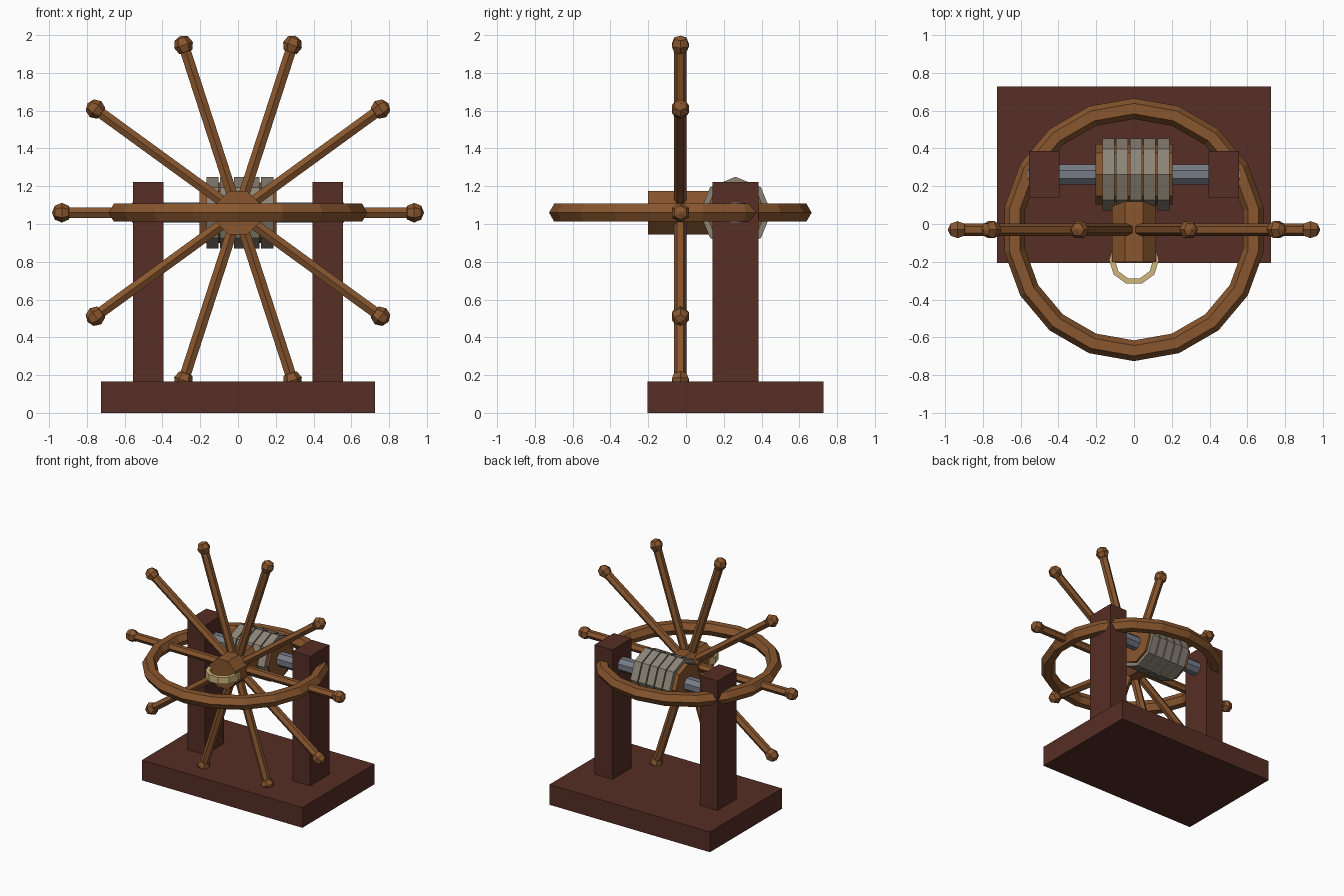
import bpy, bmesh, math
from mathutils import Vector, Matrix

if "Cube" in bpy.data.objects:
    bpy.data.objects.remove(bpy.data.objects["Cube"])


def srgb(r, g, b):
    return [((c / 255 + 0.055) / 1.055) ** 2.4 for c in (r, g, b)] + [1.0]


def material(name, rgb):
    m = bpy.data.materials.new(name)
    m.diffuse_color = srgb(*rgb)
    m.use_nodes = True
    m.node_tree.nodes["Principled BSDF"].inputs["Base Color"].default_value = m.diffuse_color
    return m


OAK = material("oak wood", (136, 86, 46))
DARK = material("dark wood", (86, 46, 37))
ROPE = material("rope grey", (140, 132, 118))
STEEL = material("steel", (118, 124, 134))
BRASS = material("brass", (208, 183, 122))


def finish(bm, name, mat):
    bmesh.ops.recalc_face_normals(bm, faces=bm.faces)
    me = bpy.data.meshes.new(name)
    bm.to_mesh(me)
    bm.free()
    me.materials.append(mat)
    ob = bpy.data.objects.new(name, me)
    bpy.context.collection.objects.link(ob)
    return ob


def box(name, lo, hi, mat):
    bm = bmesh.new()
    lo, hi = Vector(lo), Vector(hi)
    bmesh.ops.create_cube(bm, size=1, matrix=Matrix.Translation((lo + hi) / 2) @ Matrix.Diagonal((*(hi - lo), 1)))
    return finish(bm, name, mat)


def prism(name, p, q, r, sides, ref, mat, phase=0.0):
    """Straight bar from p to q; ref points at the first corner."""
    p, q, ref = Vector(p), Vector(q), Vector(ref)
    side = (q - p).normalized().cross(ref)
    bm = bmesh.new()
    rings = []
    for c in (p, q):
        ring = []
        for i in range(sides):
            a = phase + math.tau * i / sides
            ring.append(bm.verts.new(c + r * (math.cos(a) * ref + math.sin(a) * side)))
        rings.append(ring)
        bm.faces.new(ring)
    for i in range(sides):
        j = (i + 1) % sides
        bm.faces.new((rings[0][i], rings[0][j], rings[1][j], rings[1][i]))
    return finish(bm, name, mat)


def hoop(name, centre, profile, sides, phase, mat):
    """Horizontal ring: (radius, height) profile swept round z."""
    bm = bmesh.new()
    rings = []
    for i in range(sides):
        a = phase + math.tau * i / sides
        rings.append([bm.verts.new(Vector(centre) + Vector((r * math.cos(a), r * math.sin(a), z)))
                      for r, z in profile])
    n = len(profile)
    for i in range(sides):
        a, b = rings[i], rings[(i + 1) % sides]
        for k in range(n):
            m = (k + 1) % n
            bm.faces.new((a[k], b[k], b[m], a[m]))
    return finish(bm, name, mat)


AXIS_Z, WHEEL_Y, DRUM_Y = 1.06, -0.03, 0.262
X, Y, Z = Vector((1, 0, 0)), Vector((0, 1, 0)), Vector((0, 0, 1))

# Stand
box("base", (-0.725, -0.205, 0), (0.725, 0.727, 0.165), DARK)
for s, side in ((-1, "left"), (1, "right")):
    box(side + "_post", (s * 0.475 - 0.08, 0.139, 0.165), (s * 0.475 + 0.08, 0.385, 1.222), DARK)

# Axle, drum and rope coils
prism("axle", (-0.56, DRUM_Y, AXIS_Z), (0.56, DRUM_Y, AXIS_Z), 0.057, 8, Z, STEEL, math.pi / 8)
prism("drum", (-0.203, DRUM_Y, AXIS_Z), (0.203, DRUM_Y, AXIS_Z), 0.16, 8, Z, OAK)
for i in range(5):
    x = 0.01 + (i - 2) * 0.0725
    prism("rope_coil", (x - 0.032, DRUM_Y, AXIS_Z), (x + 0.032, DRUM_Y, AXIS_Z), 0.19, 8, Z, ROPE)

# Hub with brass ring
prism("hub", (0, -0.2, AXIS_Z), (0, 0.12, AXIS_Z), 0.125, 8, Z, OAK, math.pi / 8)
hoop("brass_ring", (0, -0.19, AXIS_Z), [(0.102, -0.028), (0.132, -0.028), (0.132, 0.028), (0.102, 0.028)],
     10, 0, BRASS)

# Flat-lying rim with six-sided section
section = [(0.64 + 0.055 * math.cos(math.tau * k / 6), 0.055 * math.sin(math.tau * k / 6)) for k in range(6)]
hoop("rim", (0, WHEEL_Y, AXIS_Z), section, 18, math.pi / 2, OAK)

# Ten spokes with knobs
centre = Vector((0, WHEEL_Y, AXIS_Z))
for i in range(10):
    a = math.tau * i / 10
    d = Vector((math.cos(a), 0, math.sin(a)))
    prism("spoke", centre + d * 0.01, centre + d * 0.93, 0.033, 6, Y, OAK)
    bm = bmesh.new()
    frame = Matrix((d.cross(Y), Y, d)).transposed()
    frame = frame @ Matrix.Rotation(math.pi / 2, 3, 'Z')
    bmesh.ops.create_uvsphere(bm, u_segments=6, v_segments=4, radius=0.052,
                              matrix=Matrix.Translation(centre + d * 0.933) @ frame.to_4x4())
    finish(bm, "spoke_knob", OAK)
